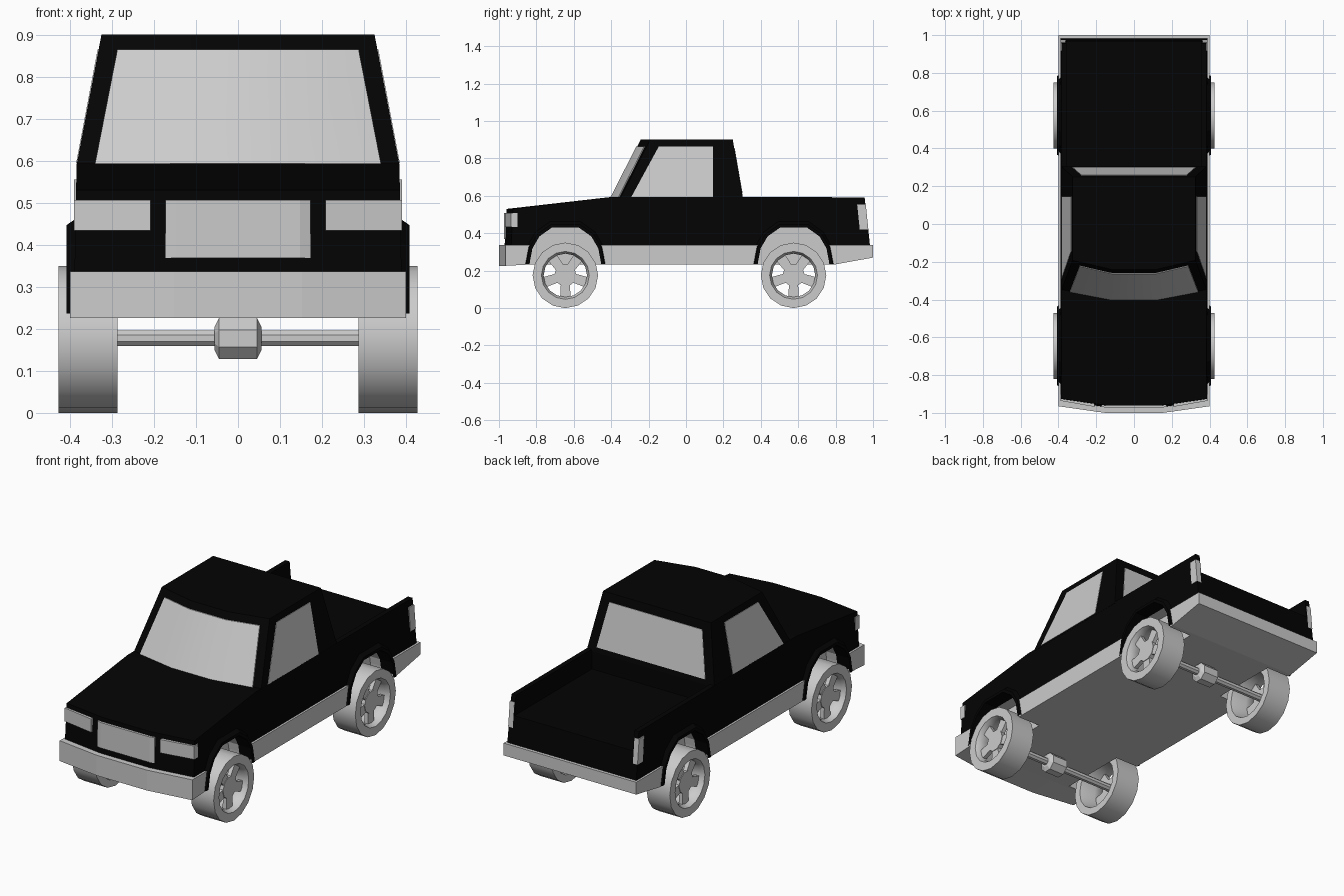
import bpy, bmesh
from math import sin, cos, pi, radians

if "Cube" in bpy.data.objects:
    bpy.data.objects.remove(bpy.data.objects["Cube"])

black = bpy.data.materials.new("black_paint")
black.diffuse_color = (0.001, 0.001, 0.001, 1)
black.use_nodes = True
black.node_tree.nodes["Principled BSDF"].inputs["Base Color"].default_value = black.diffuse_color


def finish(name, bm, mat=None, smooth=False):
    bmesh.ops.recalc_face_normals(bm, faces=bm.faces)
    me = bpy.data.meshes.new(name)
    bm.to_mesh(me)
    bm.free()
    if mat:
        me.materials.append(mat)
    if smooth:
        for p in me.polygons:
            p.use_smooth = True
        me.set_sharp_from_angle(angle=radians(35))
    ob = bpy.data.objects.new(name, me)
    bpy.context.collection.objects.link(ob)
    return ob


def add_loft(bm, rings, closed=True, cap_a=True, cap_b=True, loop=False):
    """Skin a series of equal-length point rings."""
    vs = [[bm.verts.new(p) for p in r] for r in rings]
    n = len(rings[0])
    pairs = list(zip(vs, vs[1:])) + ([(vs[-1], vs[0])] if loop else [])
    for a, b in pairs:
        for i in range(n if closed else n - 1):
            j = (i + 1) % n
            bm.faces.new((a[i], a[j], b[j], b[i]))
    if cap_a and not loop:
        bm.faces.new(vs[0])
    if cap_b and not loop:
        bm.faces.new(vs[-1])


def loft(name, rings, mat=None, smooth=False, **kw):
    bm = bmesh.new()
    add_loft(bm, rings, **kw)
    return finish(name, bm, mat, smooth)


def slab(name, profile, halfw, mat=None):
    """Side profile (y, z) skinned across x, with the nose swept back at the sides."""
    rings = []
    for s in (-1, -0.38, 0.38, 1):
        sweep = 0.035 if abs(s) == 1 else 0
        rings.append([(s * halfw(z), y + (sweep if y < -0.9 else 0), z) for y, z in profile])
    return loft(name, rings, mat)


def plan(name, pts, z0, z1, side=1):
    return loft(name, [[(side * x, y, z) for x, y in pts] for z in (z0, z1)])


# Painted body and grey lower body with bumpers
body_w = lambda z: 0.389 - 0.005 * (z - 0.34) / 0.255
body = slab("body", [(-0.97, 0.33), (-0.96, 0.53), (-0.4, 0.594), (0.3, 0.594),
                     (0.3, 0.485), (0.968, 0.485), (0.984, 0.33)], body_w, black)
lower = slab("lower_body_and_bumpers", [(-1, 0.226), (-1, 0.337), (1, 0.337), (1, 0.27),
                                        (0.79, 0.232), (-0.85, 0.232)], lambda z: 0.4)

# Wheel wells: arch outline shared by cutter, liner and flare
AXLES = {"front": -0.645, "rear": 0.575}
HALF = [(-0.194, 0.236), (-0.178, 0.32), (-0.14, 0.385), (-0.072, 0.433)]
ARCH = HALF + [(-y, z) for y, z in reversed(HALF)]


def arch(x, cy, d=0.0, floor=0.0):
    return [(x, cy + y * (1 + d / 0.2), z + d * (z - 0.236) / 0.2 - (floor if z < 0.24 else 0))
            for y, z in ARCH]


bm = bmesh.new()
for cy in AXLES.values():
    for s in (-1, 1):
        add_loft(bm, [arch(s * x, cy, 0.003, 0.05) for x in (0.262, 0.5)])
cutter = finish("well_cutter", bm)
cutter.hide_render = True
cutter.hide_set(True)
for ob in (body, lower):
    m = ob.modifiers.new("wells", "BOOLEAN")
    m.operation, m.solver, m.object = "DIFFERENCE", "EXACT", cutter

for end, cy in AXLES.items():
    for side, s in (("left", -1), ("right", 1)):
        tag = f"{end}_{side}"
        loft("well_liner_" + tag, [arch(s * x, cy) for x in (0.266, 0.385)],
             closed=False, cap_b=False)
        loft("arch_flare_" + tag,
             [arch(s * 0.33, cy, -0.002), arch(s * 0.408, cy, -0.002),
              arch(s * 0.408, cy, 0.014), arch(s * 0.38, cy, 0.034)],
             black, closed=False, cap_a=False, cap_b=False)


# Cab with a curved front
def cab_ring(z, w, c, yf, dy, yb):
    return [(-w, yf + dy, z), (-c, yf, z), (c, yf, z), (w, yf + dy, z), (w, yb, z), (-w, yb, z)]


loft("cab", [cab_ring(0.585, 0.385, 0.12, -0.402, 0.05, 0.305),
             cab_ring(0.9, 0.325, 0.11, -0.242, 0.05, 0.25)], black)


# Windows: thin panes lying just proud of the cab
def pane(name, rows, off):
    return loft(name, [[(x + off[0] * k, y + off[1] * k, z) for x, y, z in rows] for k in (-1, 1)])


def glass_row(z, w, c, yc, ys):
    front = [(-w, ys), (-c, yc), (c, yc), (w, ys)]
    return [(x, y - 0.005, z) for x, y in front] + [(x, y + 0.006, z) for x, y in front[::-1]]


loft("windshield", [glass_row(0.594, 0.34, 0.12, -0.398, -0.356),
                    glass_row(0.865, 0.287, 0.111, -0.26, -0.219)], smooth=True)
pane("rear_window", [(-0.328, 0.3, 0.612), (0.328, 0.3, 0.612),
                     (0.28, 0.2575, 0.855), (-0.28, 0.2575, 0.855)], (0, 0.003))
for side, s in (("left", -1), ("right", 1)):
    pane("side_window_" + side, [(s * 0.382, -0.292, 0.595), (s * 0.331, -0.145, 0.865),
                                 (s * 0.331, 0.145, 0.865), (s * 0.382, 0.145, 0.595)],
         (s * 0.003, 0))
    # Bed side walls
    wall = [(0.28, 0.47), (0.28, 0.594), (0.955, 0.592), (0.969, 0.47)]
    loft("bed_wall_" + side, [[(s * 0.357, y, z) for y, z in wall],
                              [(s * body_w(z), y, z) for y, z in wall]], black)
    # Lights
    plan("headlight_" + side, [(0.208, -0.968), (0.39, -0.936), (0.39, -0.902), (0.208, -0.902)],
         0.434, 0.507, s)
    loft("taillight_" + side, [[(s * x, y + dy, z) for x, y in
                                ((0.362, 0.915), (0.39, 0.915), (0.39, 0.961), (0.362, 0.961))]
                               for z, dy in ((0.42, 0.014), (0.555, 0))])
plan("grille", [(-0.173, -0.965), (-0.148, -0.974), (0.148, -0.974), (0.173, -0.965),
                (0.173, -0.9), (-0.173, -0.9)], 0.368, 0.507)


# Wheels and axles
def circle(x, r, cy, cz, n, start=0.0):
    return [(x, cy + r * sin(start + 2 * pi * i / n), cz - r * cos(start + 2 * pi * i / n))
            for i in range(n)]


R = 0.175
for end, cy in AXLES.items():
    for side, s in (("left", -1), ("right", 1)):
        tyre = [(0.287, R), (0.427, R), (0.427, 0.128), (0.405, 0.116), (0.37, 0.116),
                (0.287, 0.135)]
        loft(f"wheel_{end}_{side}", [circle(s * x, r, cy, R, 16) for x, r in tyre],
             smooth=True, loop=True)
        # Five-spoke rim
        bm = bmesh.new()
        add_loft(bm, [circle(s * x, 0.06, cy, R, 10, pi / 10) for x in (0.375, 0.403)])
        for k in range(5):
            a = 2 * pi * k / 5
            quad = [(-0.024, 0.04), (0.024, 0.04), (0.028, 0.12), (-0.028, 0.12)]
            add_loft(bm, [[(s * x, cy + u * cos(a) + r * sin(a), R + u * sin(a) - r * cos(a))
                           for u, r in quad] for x in (0.378, 0.4)])
        finish(f"spokes_{end}_{side}", bm)
    loft("axle_" + end, [circle(x, 0.02, cy, 0.178, 8, pi / 8) for x in (-0.38, 0.38)])
    loft("differential_" + end, [circle(x, r, cy, 0.177, 8, pi / 8) for x, r in
                                 ((-0.056, 0.03), (-0.045, 0.053), (0.045, 0.053), (0.056, 0.03))])
